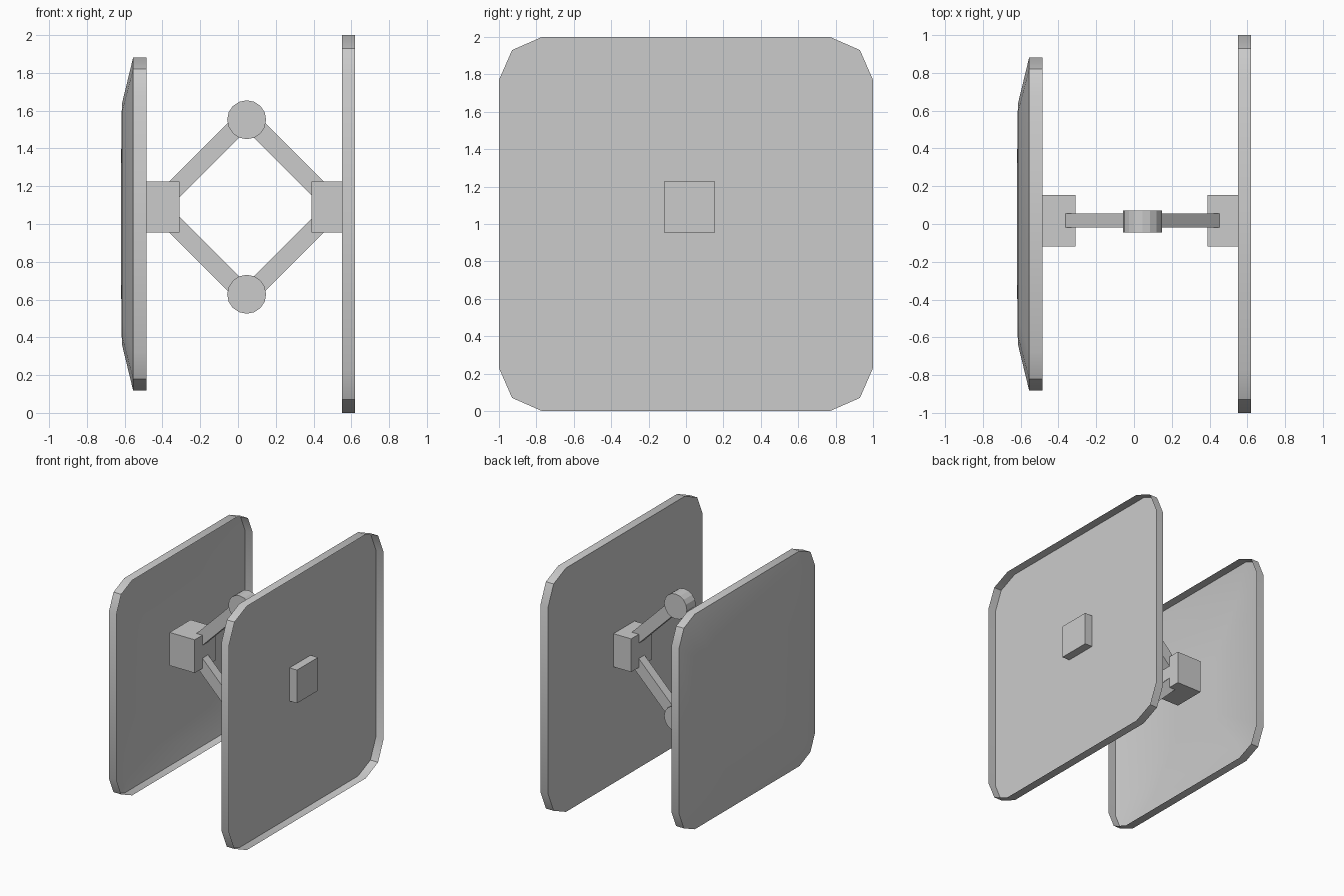
import bpy, bmesh, math
from mathutils import Matrix, Vector

if "Cube" in bpy.data.objects:
    bpy.data.objects.remove(bpy.data.objects["Cube"])

CX, CY, CZ = 0.04, 0.018, 1.09   # centre of the linkage


def finish(name, bm, smooth=False):
    bm.normal_update()
    mesh = bpy.data.meshes.new(name)
    bm.to_mesh(mesh)
    bm.free()
    ob = bpy.data.objects.new(name, mesh)
    bpy.context.collection.objects.link(ob)
    if smooth:
        bpy.ops.object.select_all(action='DESELECT')
        bpy.context.view_layer.objects.active = ob
        ob.select_set(True)
        bpy.ops.object.shade_smooth_by_angle(angle=math.radians(30))
    return ob


def outline():
    # rounded square, three points per corner
    corner = [(1, 0.77), (0.93, 0.93), (0.77, 1)]
    pts = []
    for k in range(4):
        rot = Matrix.Rotation(k * math.pi / 2, 2)
        pts += [rot @ Vector(p) for p in corner]
    return pts


def tray(name, rings):
    # thin shell open towards +x; rings are (x, scale), last ring is capped
    bm = bmesh.new()
    loops = [[bm.verts.new((x, p.x * s, 1 + p.y * s)) for p in outline()]
             for x, s in rings]
    for a, b in zip(loops, loops[1:]):
        for i in range(len(a)):
            j = (i + 1) % len(a)
            bm.faces.new((a[j], a[i], b[i], b[j]))
    bm.faces.new(loops[-1][::-1])
    return finish(name, bm, True)


def box(name, centre, size, angle=0):
    bm = bmesh.new()
    m = (Matrix.Translation(centre) @ Matrix.Rotation(angle, 4, 'Y')
         @ Matrix.Diagonal((*size, 1)))
    bmesh.ops.create_cube(bm, size=1, matrix=m)
    return finish(name, bm)


# plates: large flat tray and smaller domed tray
tray("large_plate", [(0.62, 1), (0.55, 1)])
tray("domed_plate", [(-0.485, 0.882), (-0.555, 0.882), (-0.615, 0.635),
                     (-0.62, 0.25)])

# mounting blocks
for side, label in ((-1, "left"), (1, "right")):
    box(label + "_block", (CX + side * 0.464, CY, CZ), (0.228, 0.272, 0.272))

# pivots and diagonal arms
for up, level in ((1, "upper"), (-1, "lower")):
    bm = bmesh.new()
    m = (Matrix.Translation((0.046, 0.013, CZ + up * 0.462))
         @ Matrix.Rotation(math.pi / 2, 4, 'X'))
    bmesh.ops.create_cone(bm, cap_ends=True, segments=16, radius1=0.103,
                          radius2=0.103, depth=0.115, matrix=m)
    finish(level + "_pivot", bm)
    for side, label in ((-1, "left"), (1, "right")):
        box(f"{level}_{label}_arm",
            (0.045 + side * 0.23, CY, CZ + up * 0.246),
            (0.58, 0.074, 0.097), side * up * math.pi / 4)
